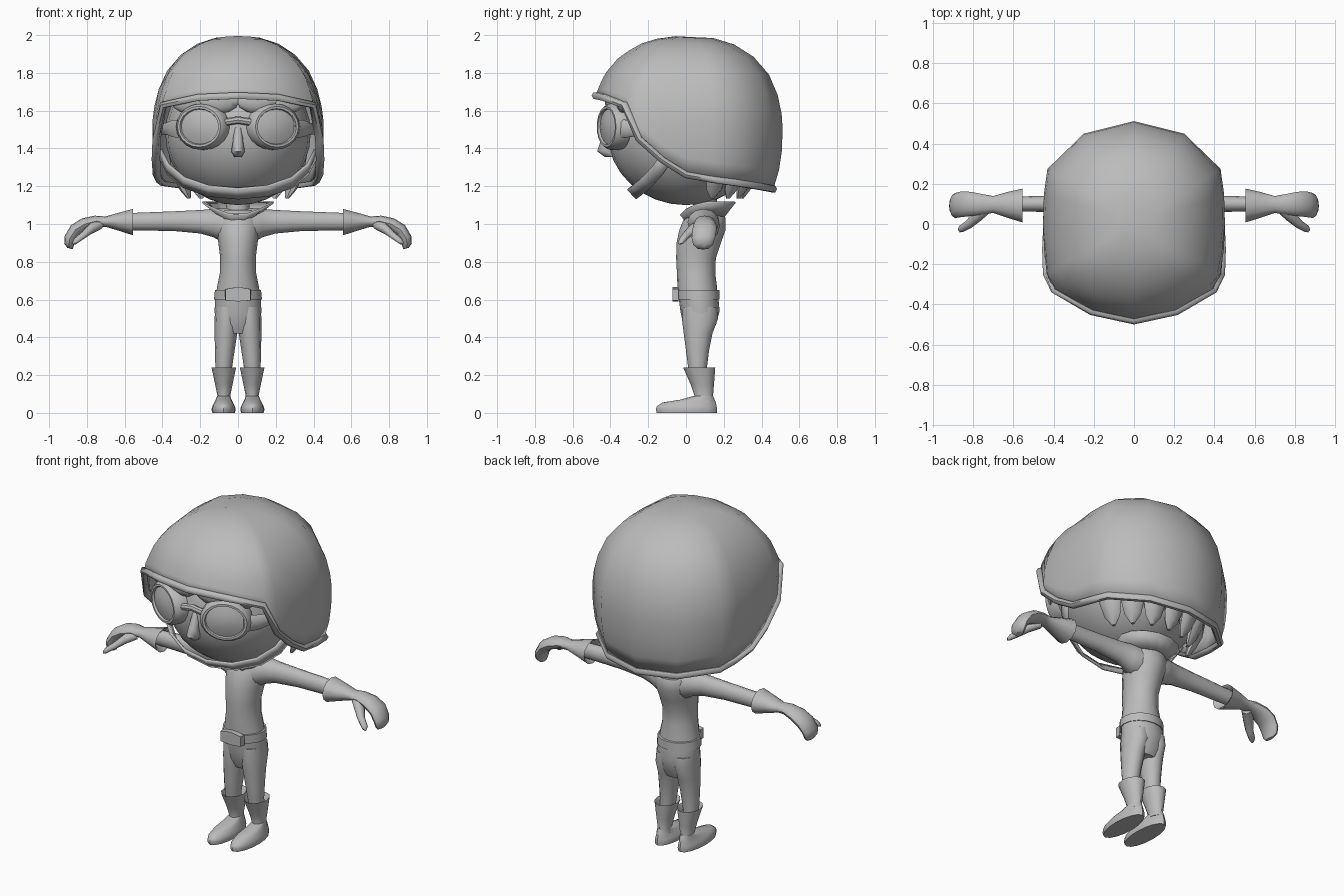
import bpy, bmesh, math
from mathutils import Vector as V

if "Cube" in bpy.data.objects:
    bpy.data.objects.remove(bpy.data.objects["Cube"])

grey = bpy.data.materials.new("mid_grey")
grey.diffuse_color = (0.5, 0.5, 0.5, 1)
grey.use_nodes = True
grey.node_tree.nodes["Principled BSDF"].inputs["Base Color"].default_value = grey.diffuse_color


def finish(name, bm, angle=40):
    bmesh.ops.recalc_face_normals(bm, faces=bm.faces)
    me = bpy.data.meshes.new(name)
    bm.to_mesh(me)
    bm.free()
    ob = bpy.data.objects.new(name, me)
    bpy.context.collection.objects.link(ob)
    me.materials.append(grey)
    bpy.ops.object.select_all(action='DESELECT')
    ob.select_set(True)
    bpy.context.view_layer.objects.active = ob
    bpy.ops.object.shade_smooth_by_angle(angle=math.radians(angle))
    return ob


def skin(bm, rings, closed=True):
    rows = [[bm.verts.new(p) for p in r] for r in rings]
    n = len(rows[0])
    for a, b in zip(rows, rows[1:]):
        for i in range(n if closed else n - 1):
            j = (i + 1) % n
            bm.faces.new((a[i], a[j], b[j], b[i]))
    return rows


def loft(name, rings, caps=(True, True), angle=40):
    bm = bmesh.new()
    rows = skin(bm, rings)
    if caps[0]:
        bm.faces.new(rows[0][::-1])
    if caps[1]:
        bm.faces.new(rows[-1])
    return finish(name, bm, angle)


def ring(c, u, v, n=12):
    c, u, v = V(c), V(u), V(v)
    return [c + u * math.cos(2 * math.pi * i / n) + v * math.sin(2 * math.pi * i / n) for i in range(n)]


def flat(x, z, rx, y0, y1, n=12):
    """horizontal ring spanning y0..y1"""
    return ring((x, (y0 + y1) / 2, z), (rx, 0, 0), (0, (y1 - y0) / 2, 0), n)


def upright(x, y, z, ry, rz, lean=0.0, n=12):
    """ring across an arm, leaning with the bend"""
    return ring((x, y, z), (0, ry, 0), (math.sin(lean) * rz, 0, math.cos(lean) * rz), n)


def ball(name, c, r, seg=16, rows=10):
    bm = bmesh.new()
    bmesh.ops.create_uvsphere(bm, u_segments=seg, v_segments=rows, radius=1)
    for v in bm.verts:
        v.co = V((c[0] + v.co.x * r[0], c[1] + v.co.y * r[1], c[2] + v.co.z * r[2]))
    return finish(name, bm, 60)


def tube(name, pts, r, closed=False, n=6):
    rings = []
    pts = [V(p) for p in pts]
    for i, p in enumerate(pts):
        a = pts[i - 1] if closed or i else p
        b = pts[(i + 1) % len(pts)] if closed or i < len(pts) - 1 else p
        t = (b - a).normalized()
        u = t.cross(V((0, 0, 1))).normalized()
        rings.append(ring(p, u * r, t.cross(u) * r, n))
    if closed:
        rings.append(rings[0])
    ob = loft(name, rings, (not closed, not closed), 60)
    return ob


# helmet: outline points with the rim height of each column
half = [(0, -.505, 1.68), (.22, -.455, 1.67), (.41, -.335, 1.63), (.435, -.25, 1.45), (.447, -.13, 1.34),
        (.455, 0, 1.26), (.45, .15, 1.235), (.432, .275, 1.22), (.25, .45, 1.195), (0, .512, 1.185)]
outline = half + [(-x, y, z) for x, y, z in half[-2:0:-1]]
profile = [(0, 2.0), (.28, 1.985), (.5, 1.95), (.7, 1.885), (.86, 1.79), (.95, 1.68),
           (.99, 1.58), (1, 1.5), (.99, 1.38), (.96, 1.28), (.9, 1.18)]


def shell_radius(z):
    for (r0, z0), (r1, z1) in zip(profile, profile[1:]):
        if z >= z1:
            return r0 + (r1 - r0) * (z0 - z) / (z0 - z1)
    return profile[-1][0]


rings = []
heights = [h for r, h in profile[1:]]
for k in range(len(heights)):
    row = []
    for x, y, rim in outline:
        z = 2 - (2 - heights[k]) * (2 - rim) / (2 - heights[-1])
        f = shell_radius(z)
        row.append((x * f, y * f, z))
    rings.append(row)
helmet = loft("helmet_shell", rings, (True, False), 50)
sol = helmet.modifiers.new("thickness", 'SOLIDIFY')
sol.thickness = .025
tube("helmet_rim", rings[-1], .02, True)

# head, nose and ears hidden under the helmet
ball("head", (0, 0, 1.48), (.385, .415, .38), 24, 16)
loft("nose", [ring((0, -.39, 1.52), (.02, 0, 0), (0, .02, 0), 8),
              ring((0, -.42, 1.43), (.028, 0, 0), (0, .035, 0), 8),
              ring((0, -.425, 1.385), (.036, 0, 0), (0, .045, 0), 8),
              ring((0, -.40, 1.355), (.02, 0, 0), (0, .03, 0), 8)], angle=60)

# hair: fringe under the brim and tufts at the nape
for x, y, w in ((-.26, -.335, .1), (-.1, -.395, .11), (.1, -.395, .11), (.26, -.335, .1)):
    ball("hair_fringe", (x, y, 1.65), (w, .035, .065), 10, 6)
for k in range(-3, 4):
    a = k * .36
    d, s = V((math.sin(a), math.cos(a), 0)), V((math.cos(a), -math.sin(a), 0))
    loft("hair_tuft", [ring(d * r + V((0, 0, z)), s * w, d * t, 8) for r, z, w, t in
                       ((.37, 1.42, .07, .04), (.345, 1.26, .065, .035), (.315, 1.18, .045, .025), (.295, 1.135, .01, .01))])

# chin strap: a flat ribbon under the jaw
strap = [(.415, -.10, 1.37), (.375, -.15, 1.29), (.29, -.215, 1.22), (.16, -.27, 1.175), (0, -.29, 1.16)]
strap += [(-x, y, z) for x, y, z in strap[-2::-1]]
bm = bmesh.new()
skin(bm, [[V(p) + V((0, -.022, .022)) for p in strap], [V(p) + V((0, .025, -.03)) for p in strap]], False)
ob = finish("chin_strap", bm)
ob.modifiers.new("thickness", 'SOLIDIFY').thickness = .015

# goggles
for s in (-1, 1):
    yaw = s * .42
    u, out = V((math.cos(yaw), math.sin(yaw), 0)), V((math.sin(yaw), -math.cos(yaw), 0))
    c = V((s * .19, -.385, 1.515))
    steps = [(.142, .122, -.04), (.142, .122, .02), (.125, .108, .04), (.112, .096, .04), (.108, .092, .028)]
    loft("goggle_frame", [ring(c + out * d, u * a, V((0, 0, b)), 20) for a, b, d in steps], (False, False))
    loft("goggle_lens", [ring(c + out * d, u * a, V((0, 0, b)), 20) for a, b, d in
                         ((.108, .092, .028), (.06, .05, .042), (.01, .01, .046))], (False, True))
    band = [(.29, -.365, .05), (.345, -.295, .045), (.385, -.2, .03), (.41, -.05, .03)]
    loft("goggle_band", [ring((s * x, y, 1.505), (.014, -.01, 0), (0, 0, h), 8) for x, y, h in band])
loft("goggle_bridge", [ring((x, -.43, 1.55 - abs(x) * .15), (0, .018, 0), (0, 0, .02), 8) for x in (-.09, 0, .09)])

# neck and open collar dipping to a V at the front
loft("neck", [flat(0, z, r, .10 - r, .10 + r) for z, r in ((1.0, .075), (1.08, .06), (1.2, .07))])
rows = []
for rx, ry, z, dip in ((.085, .085, 1.045, .02), (.185, .145, 1.12, .03)):
    row = []
    for i in range(14):
        a = 2 * math.pi * i / 14
        front = max(0, math.sin(a))
        row.append((rx * math.cos(a), .115 - ry * math.sin(a), z - dip * front - .04 * front ** 4))
    rows.append(row)
loft("collar", rows, (False, False)).modifiers.new("thickness", 'SOLIDIFY').thickness = .01

# torso and hips
torso = [(.6, .12, -.04, .168), (.66, .112, -.045, .165), (.74, .096, -.048, .155), (.82, .094, -.052, .158),
         (.9, .104, -.05, .185), (.97, .115, -.035, .21), (1.03, .12, -.01, .21), (1.075, .09, .02, .18)]
loft("torso", [flat(0, z, r, a, b, 16) for z, r, a, b in torso], angle=60)
hips = [(.42, .10, .01, .135), (.47, .118, -.015, .16), (.54, .124, -.03, .178), (.62, .12, -.04, .17)]
loft("hips", [flat(0, z, r, a, b, 16) for z, r, a, b in hips], angle=60)

# belt and buckle
belt = [(.602, .115, -.03, .16), (.6, .127, -.048, .178), (.65, .122, -.055, .178), (.652, .11, -.035, .16)]
loft("belt", [flat(0, z, r, a, b, 16) for z, r, a, b in belt])
loft("belt_buckle", [[(x * w, y, z) for x, z in ((-1, .595), (0, .59), (1, .595), (1, .655), (0, .667), (-1, .655))]
                     for y, w in ((-.04, .07), (-.072, .066))])

for s in (-1, 1):
    # trouser leg
    leg = [(.17, .078, .04, .025, .11), (.25, .075, .045, .01, .112), (.33, .07, .052, 0, .122),
           (.42, .064, .06, -.012, .14), (.5, .06, .064, -.022, .17), (.56, .058, .062, -.02, .165)]
    loft("trouser_leg", [flat(s * x, z, r, a, b) for z, x, r, a, b in leg], angle=60)
    # boot: flared shaft, shoe and sole
    shaft = [(.06, .04, .04, .15), (.09, .034, .045, .143), (.15, .046, .025, .148),
             (.24, .065, -.015, .155), (.225, .056, -.005, .145), (.17, .04, .02, .12)]
    loft("boot_shaft", [flat(s * .075, z, r, a, b) for z, r, a, b in shaft])
    shoe = [(0, .06, -.155, .163), (.018, .064, -.16, .165), (.035, .06, -.155, .162),
            (.055, .05, -.125, .158), (.07, .042, -.03, .152), (.09, .034, .04, .143)]
    loft("boot_shoe", [flat(s * .076, z, r, a, b, 16) for z, r, a, b in shoe], angle=50)
    # sleeve
    arm = [(.03, .09, 1.0, .09, .085), (.09, .095, .995, .085, .088), (.13, .1, 1.005, .065, .075),
           (.2, .1, 1.012, .05, .062), (.34, .1, 1.015, .043, .052), (.6, .1, 1.012, .036, .045)]
    loft("sleeve", [upright(s * x, y, z, a, b) for x, y, z, a, b in arm], angle=60)
    # glove: flared cuff, palm and curled fingers in one mitten
    glove = [(.6, .095, 1.012, .045, .035, 0), (.56, .092, 1.012, .075, .06, 0), (.555, .092, 1.01, .084, .07, 0),
             (.63, .095, 1.012, .064, .048, 0), (.7, .097, 1.012, .042, .028, .1), (.75, .098, 1.015, .05, .03, .25),
             (.81, .1, 1.0, .06, .034, .5), (.86, .098, .97, .064, .034, .8),
             (.89, .092, .925, .062, .03, 1.2), (.895, .09, .89, .052, .026, 1.3), (.89, .09, .87, .03, .015, 1.3)]
    loft("glove", [upright(s * x, y, z, a, b, s * l) for x, y, z, a, b, l in glove])
    # thumb
    thumb = [(.73, .085, 1.0, .03), (.78, .04, .975, .03), (.82, 0, .94, .022), (.86, -.025, .91, .018), (.872, -.035, .9, .008)]
    loft("thumb", [ring((s * x, y, z), (s * r * .6, r * .8, 0), (0, 0, r), 8) for x, y, z, r in thumb], angle=60)
